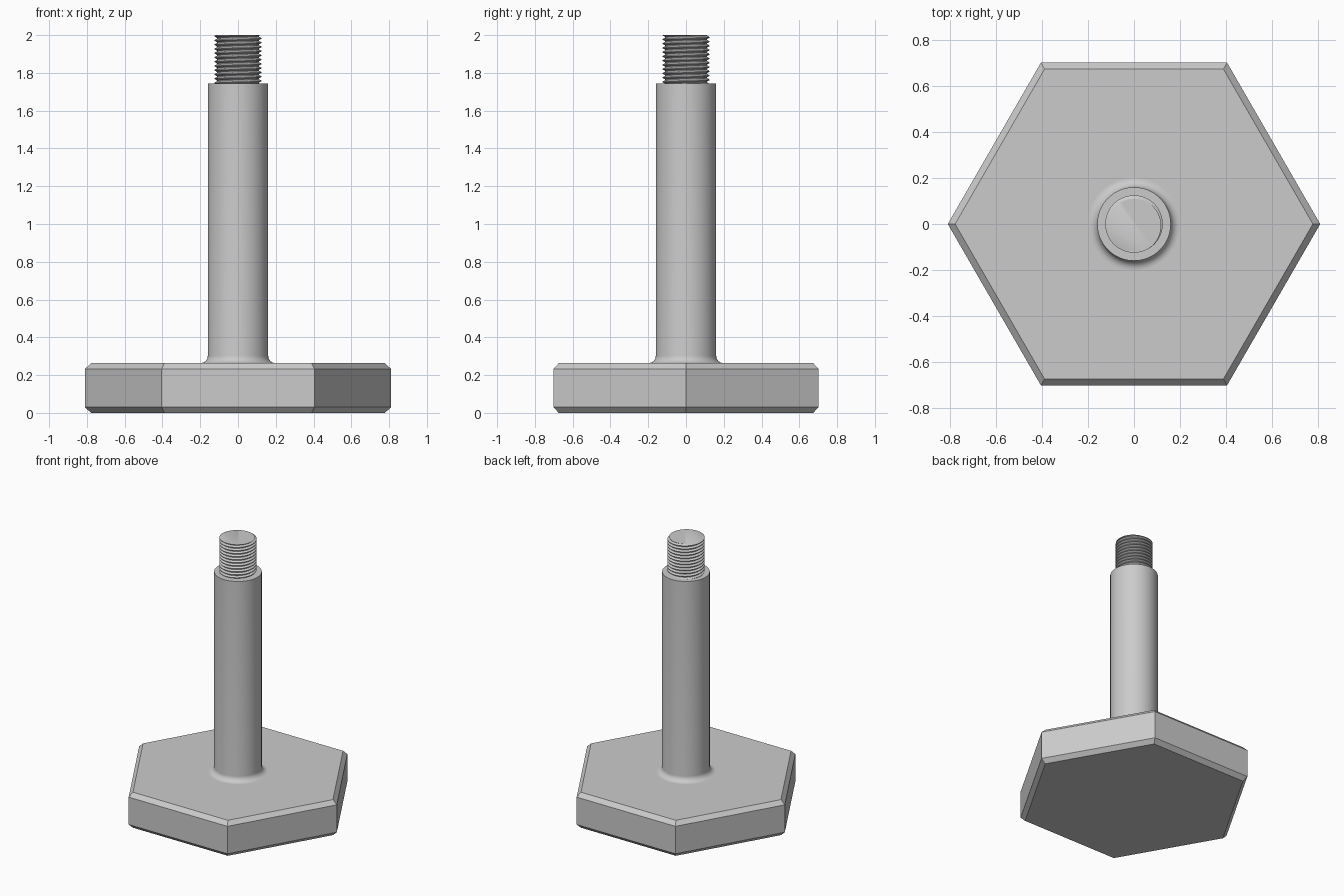
import bpy, bmesh, math

if "Cube" in bpy.data.objects:
    bpy.data.objects.remove(bpy.data.objects["Cube"])

TAU = 2 * math.pi
BASE_TOP, SHAFT_TOP, TOP = 0.263, 1.745, 2.0

grey = bpy.data.materials.new("plain grey")
grey.diffuse_color = (0.6, 0.6, 0.6, 1)
grey.use_nodes = True
grey.node_tree.nodes["Principled BSDF"].inputs["Base Color"].default_value = grey.diffuse_color


def finish(name, bm, smooth=True):
    bmesh.ops.recalc_face_normals(bm, faces=bm.faces)
    mesh = bpy.data.meshes.new(name)
    bm.to_mesh(mesh)
    bm.free()
    mesh.materials.append(grey)
    ob = bpy.data.objects.new(name, mesh)
    bpy.context.collection.objects.link(ob)
    if smooth:
        bpy.ops.object.select_all(action='DESELECT')
        ob.select_set(True)
        bpy.context.view_layer.objects.active = ob
        bpy.ops.object.shade_smooth_by_angle(angle=math.radians(30))
    return ob


def lathe(bm, profile, sides, cap=False):
    """Revolve (radius, z) points around the z axis."""
    rings = [[bm.verts.new((r * math.cos(TAU * i / sides),
                            r * math.sin(TAU * i / sides), z))
              for i in range(sides)] for r, z in profile]
    for a, b in zip(rings, rings[1:]):
        for i in range(sides):
            j = (i + 1) % sides
            bm.faces.new((a[i], a[j], b[j], b[i]))
    if cap:
        bm.faces.new(rings[0])
        bm.faces.new(rings[-1])


# Hexagonal foot, chamfered on both rims
bm = bmesh.new()
lathe(bm, [(0.778, 0), (0.81, 0.03), (0.81, 0.233), (0.778, BASE_TOP)], 6, cap=True)
finish("hex_base", bm, smooth=False)

# Round shaft with a concave fillet where it meets the foot
fillet = 0.04
profile = [(0.16 + fillet * (1 - math.cos(t)), BASE_TOP + fillet * (1 - math.sin(t)))
           for t in [math.pi / 2 * (1 - k / 8) for k in range(9)]]
profile = [(0.16 + fillet * (1 - math.sin(math.pi / 2 * k / 8)),
            BASE_TOP + fillet * (1 - math.cos(math.pi / 2 * k / 8))) for k in range(9)]
profile += [(0.16, SHAFT_TOP), (0.11, SHAFT_TOP)]
bm = bmesh.new()
lathe(bm, profile, 64)
finish("shaft", bm)

# Helical thread, trimmed flat at both ends
SIDES, PITCH = 48, 0.0225
tooth = [(0.110, 0.0), (0.110, 0.15), (0.125, 0.5), (0.125, 0.65)]  # radius, share of pitch
turns = int((TOP - SHAFT_TOP) / PITCH) + 4
rows = [(r, SHAFT_TOP + PITCH * (n - 2 + s)) for n in range(turns) for r, s in tooth]
bm = bmesh.new()
grid = [[bm.verts.new((r * math.cos(TAU * i / SIDES), r * math.sin(TAU * i / SIDES),
                       z + PITCH * i / SIDES)) for i in range(SIDES)] for r, z in rows]
for k in range(len(rows) - 1):
    for i in range(SIDES):
        if i < SIDES - 1:
            bm.faces.new((grid[k][i], grid[k][i + 1], grid[k + 1][i + 1], grid[k + 1][i]))
        elif k + len(tooth) + 1 < len(rows):
            # the seam joins each turn to the next one up
            a, b = grid[k + len(tooth)][0], grid[k + len(tooth) + 1][0]
            bm.faces.new((grid[k][i], a, b, grid[k + 1][i]))
for z, up in ((SHAFT_TOP, -1), (TOP, 1)):
    cut = bmesh.ops.bisect_plane(bm, geom=bm.verts[:] + bm.edges[:] + bm.faces[:],
                                 plane_co=(0, 0, z), plane_no=(0, 0, up), clear_outer=True)
    if up > 0:
        # flat end face of the stud
        rim = [g for g in cut["geom_cut"] if isinstance(g, bmesh.types.BMVert)]
        rim.sort(key=lambda v: math.atan2(v.co.y, v.co.x))
        bm.faces.new(rim)
finish("threaded_stud", bm)
